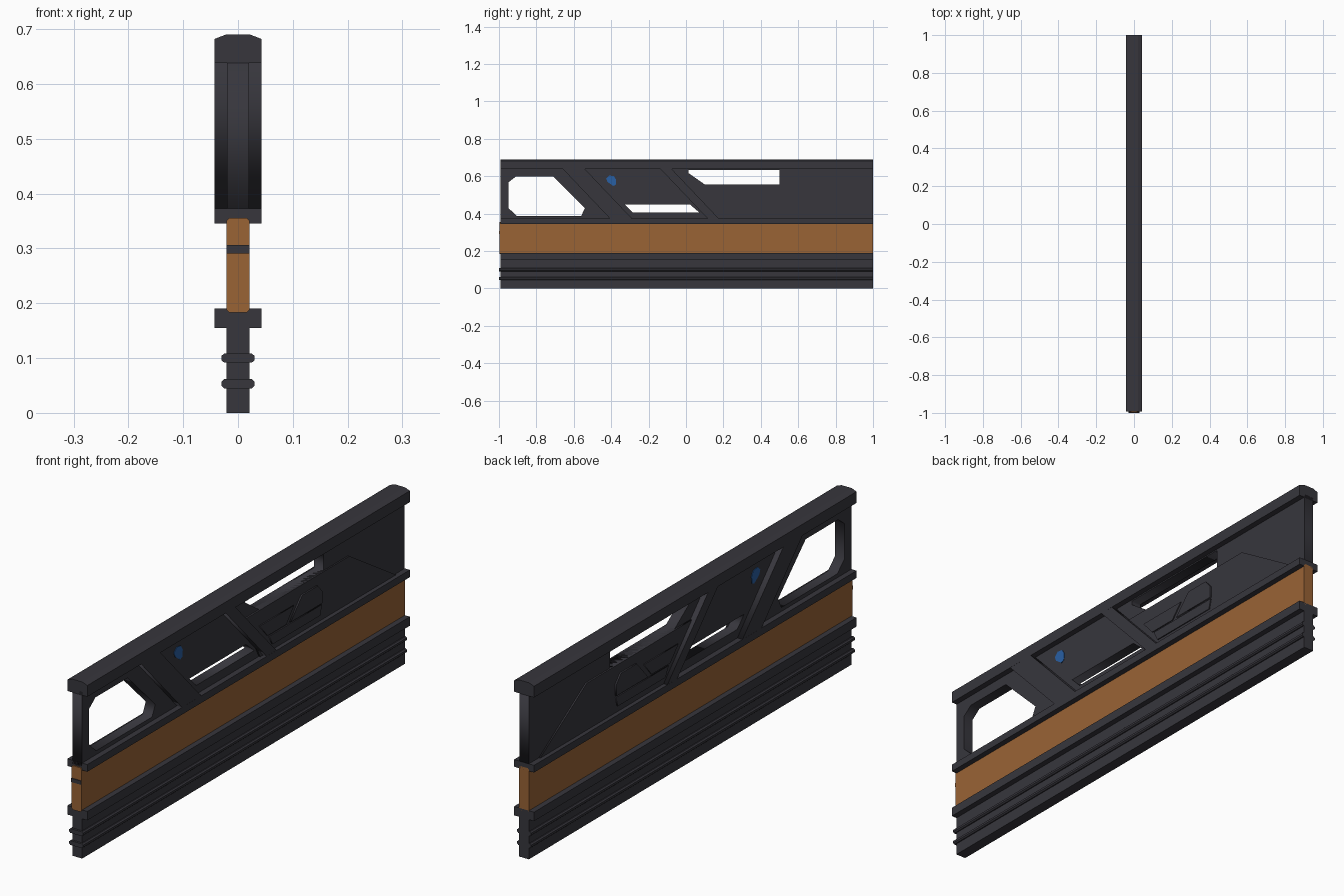
import bpy, bmesh, math
from mathutils import Matrix

if "Cube" in bpy.data.objects:
    bpy.data.objects.remove(bpy.data.objects["Cube"])


def material(name, rgb):
    m = bpy.data.materials.new(name)
    m.diffuse_color = (*rgb, 1)
    m.use_nodes = True
    m.node_tree.nodes["Principled BSDF"].inputs["Base Color"].default_value = m.diffuse_color
    return m


DARK = material("dark_metal", (0.038, 0.037, 0.046))
ORANGE = material("orange_grip", (0.32, 0.125, 0.036))
BLUE = material("blue_light", (0.022, 0.115, 0.37))


def rail(name, half, mat, y0=-0.992, y1=1.0):
    """Extrude an x/z half profile (bottom to top), mirrored in x, along y."""
    profile = half + [(-x, z) for x, z in reversed(half)]
    bm = bmesh.new()
    f = bm.faces.new([bm.verts.new((x, y0, z)) for x, z in profile])
    ext = bmesh.ops.extrude_face_region(bm, geom=[f])
    bmesh.ops.translate(bm, vec=(0, y1 - y0, 0),
                        verts=[v for v in ext["geom"] if isinstance(v, bmesh.types.BMVert)])
    bmesh.ops.recalc_face_normals(bm, faces=bm.faces)
    me = bpy.data.meshes.new(name)
    bm.to_mesh(me)
    bm.free()
    me.materials.append(mat)
    ob = bpy.data.objects.new(name, me)
    bpy.context.collection.objects.link(ob)
    return ob


def plate(name, loops, half, mat):
    """Fill y/z outlines (the first is outer, the rest holes), thickened to x = +-half."""
    cu = bpy.data.curves.new(name, "CURVE")
    cu.dimensions = "2D"
    cu.fill_mode = "BOTH"
    cu.extrude = half
    for loop in loops:
        s = cu.splines.new("POLY")
        s.points.add(len(loop) - 1)
        for p, (y, z) in zip(s.points, loop):
            p.co = (y, z, 0, 1)
        s.use_cyclic_u = True
    cu.materials.append(mat)
    ob = bpy.data.objects.new(name, cu)
    bpy.context.collection.objects.link(ob)
    # local x -> y, local y -> z, local z -> x
    ob.matrix_world = Matrix(((0, 0, 1, 0), (1, 0, 0, 0), (0, 1, 0, 0), (0, 0, 0, 1)))
    bpy.ops.object.select_all(action="DESELECT")
    ob.select_set(True)
    bpy.context.view_layer.objects.active = ob
    bpy.ops.object.convert(target="MESH")
    return bpy.context.view_layer.objects.active


# Lower rail with its flange
rail("lower_rail", [(0.021, 0), (0.021, 0.155), (0.043, 0.155), (0.043, 0.19)], DARK)

# Two rounded ribs along the lower rail
for i, z in enumerate((0.053, 0.1)):
    rail(f"lower_rib_{i + 1}", [(0.025, z - 0.0085), (0.03, z - 0.004),
                                (0.03, z + 0.004), (0.025, z + 0.0085)], DARK, -1.0)

# Orange centre band and the dark strip on its front end
rail("centre_band", [(0.016, 0.183), (0.021, 0.188), (0.021, 0.35), (0.016, 0.355)],
     ORANGE, -0.997)
rail("front_strip", [(0.021, 0.291), (0.021, 0.306)], DARK, -1.0, -0.996)

# Upper frame rails
rail("upper_flange", [(0.043, 0.345), (0.043, 0.373)], DARK)
rail("top_rail", [(0.043, 0.638), (0.043, 0.682), (0.022, 0.69)], DARK)

# Upper web with three windows
plate("upper_web", [
    [(-0.992, 0.36), (1.0, 0.36), (1.0, 0.65), (-0.992, 0.65)],
    [(-0.91, 0.598), (-0.71, 0.598), (-0.54, 0.43), (-0.56, 0.388),
     (-0.905, 0.388), (-0.95, 0.43), (-0.95, 0.567)],
    [(-0.33, 0.45), (0.02, 0.45), (0.07, 0.407), (-0.287, 0.407)],
    [(0.013, 0.633), (0.5, 0.633), (0.5, 0.556), (0.1, 0.556), (0.013, 0.617)],
], 0.0205, DARK)

# Diagonal braces, flush with the rails
for i, (y, w) in enumerate(((-0.66, 0.118), (-0.138, 0.06))):
    plate(f"diagonal_brace_{i + 1}", [[(y, 0.64), (y + w, 0.64),
          (y + w + 0.255, 0.372), (y + 0.255, 0.372)]], 0.0428, DARK)

# Raised rear side panel with a sloping end
plate("rear_side_panel", [[(0.1, 0.372), (0.94, 0.372), (0.65, 0.556), (0.1, 0.556),
                           (0.0, 0.556)]], 0.0265, DARK)

# Small latch plates
plate("latch_plate", [[(0.09, 0.497), (0.303, 0.497), (0.255, 0.441), (0.14, 0.441)]],
      0.0305, DARK)
plate("latch_cap", [[(0.28, 0.441), (0.35, 0.519), (0.447, 0.519), (0.475, 0.487),
                     (0.475, 0.441)]], 0.0325, DARK)
plate("latch_base", [[(0.15, 0.435), (0.475, 0.435), (0.465, 0.396), (0.17, 0.396)]],
      0.0305, DARK)

# Blue indicator light, showing on both sides
plate("indicator_light", [[(-0.427, 0.588), (-0.41, 0.604), (-0.385, 0.6), (-0.373, 0.58),
                           (-0.376, 0.553), (-0.39, 0.548), (-0.42, 0.57)]], 0.0225, BLUE)
